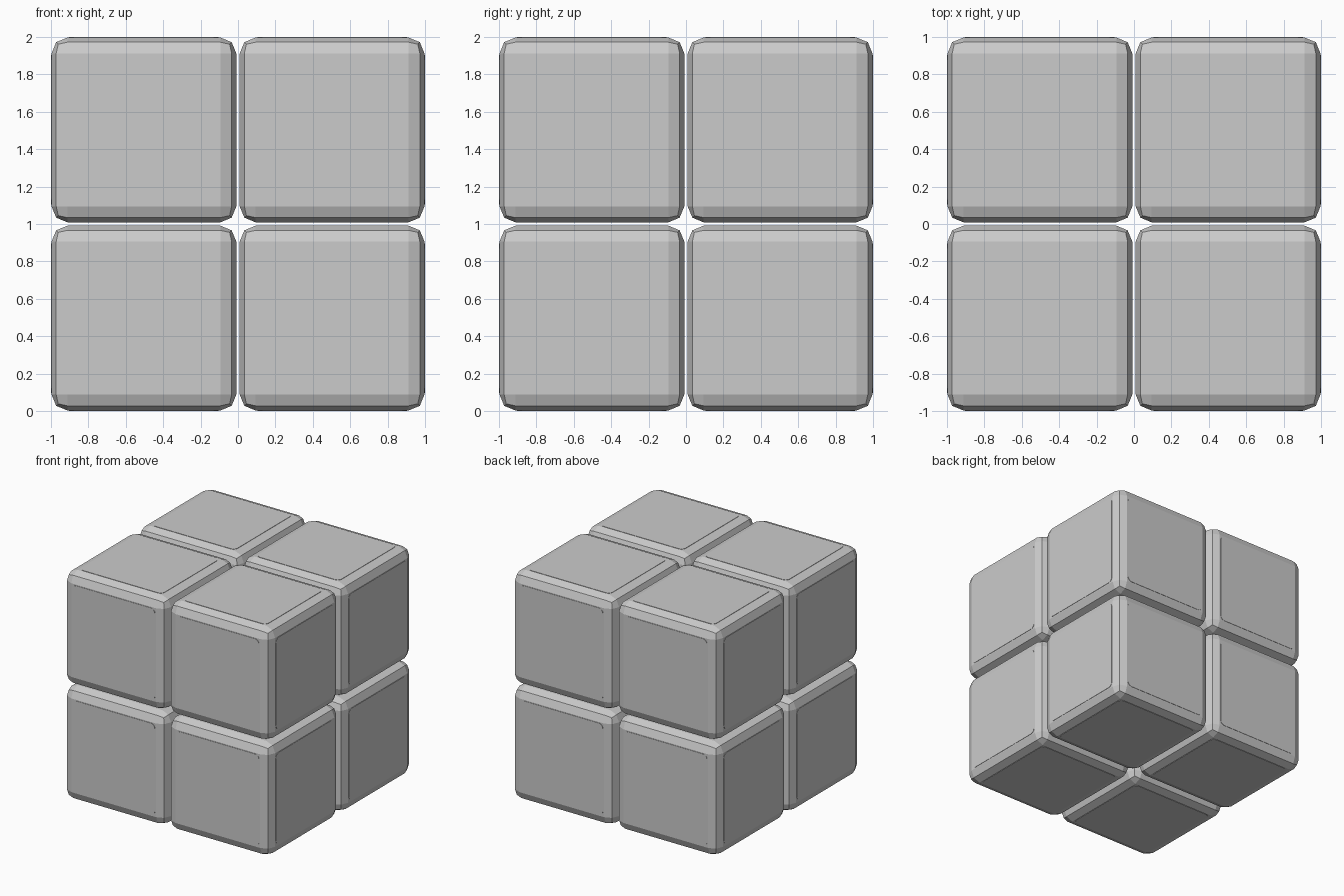
import bpy, bmesh
from math import pi
from mathutils import Matrix, Vector

if "Cube" in bpy.data.objects:
    bpy.data.objects.remove(bpy.data.objects["Cube"])

SIZE = 0.988      # edge length of one block
THICK = 0.003     # thickness of the raised face panels
BEVEL = 0.085
PANEL = 0.80      # panel edge length
OFFSET = 1.0 - THICK - SIZE / 2   # block centre distance from the middle


def add_block(name, centre):
    """Cube with two-step chamfered edges."""
    bm = bmesh.new()
    bmesh.ops.create_cube(bm, size=SIZE)
    bmesh.ops.bevel(bm, geom=bm.edges[:], offset=BEVEL, offset_type='OFFSET',
                    segments=2, profile=0.5, affect='EDGES')
    finish(bm, name, Matrix.Translation(centre))


def add_panel(name, centre, normal):
    """Thin square plate with rounded corners, laid on a block face."""
    bm = bmesh.new()
    bmesh.ops.create_cube(bm, size=1.0)
    bmesh.ops.scale(bm, vec=(PANEL, PANEL, THICK * 2), verts=bm.verts)
    uprights = [e for e in bm.edges
                if abs(e.verts[0].co.z - e.verts[1].co.z) > THICK]
    bmesh.ops.bevel(bm, geom=uprights, offset=0.04, offset_type='OFFSET',
                    segments=4, profile=0.5, affect='EDGES')
    turn = {0: Matrix.Rotation(pi / 2, 4, 'Y'),
            1: Matrix.Rotation(pi / 2, 4, 'X'),
            2: Matrix.Identity(4)}
    axis = max(range(3), key=lambda i: abs(normal[i]))
    finish(bm, name, Matrix.Translation(centre + normal * SIZE / 2) @ turn[axis])


def finish(bm, name, matrix):
    bm.transform(matrix)
    bmesh.ops.recalc_face_normals(bm, faces=bm.faces)
    mesh = bpy.data.meshes.new(name)
    bm.to_mesh(mesh)
    bm.free()
    bpy.context.collection.objects.link(bpy.data.objects.new(name, mesh))


# Eight blocks, each with panels on its three outward faces
for sx in (-1, 1):
    for sy in (-1, 1):
        for sz in (-1, 1):
            label = "_".join((("left", "right")[sx > 0],
                              ("front", "back")[sy > 0],
                              ("lower", "upper")[sz > 0]))
            c = Vector((sx, sy, sz)) * OFFSET + Vector((0, 0, 1))
            add_block("block_" + label, c)
            add_panel("side_panel_" + label, c, Vector((sx, 0, 0)))
            add_panel("front_back_panel_" + label, c, Vector((0, sy, 0)))
            add_panel("top_bottom_panel_" + label, c, Vector((0, 0, sz)))
